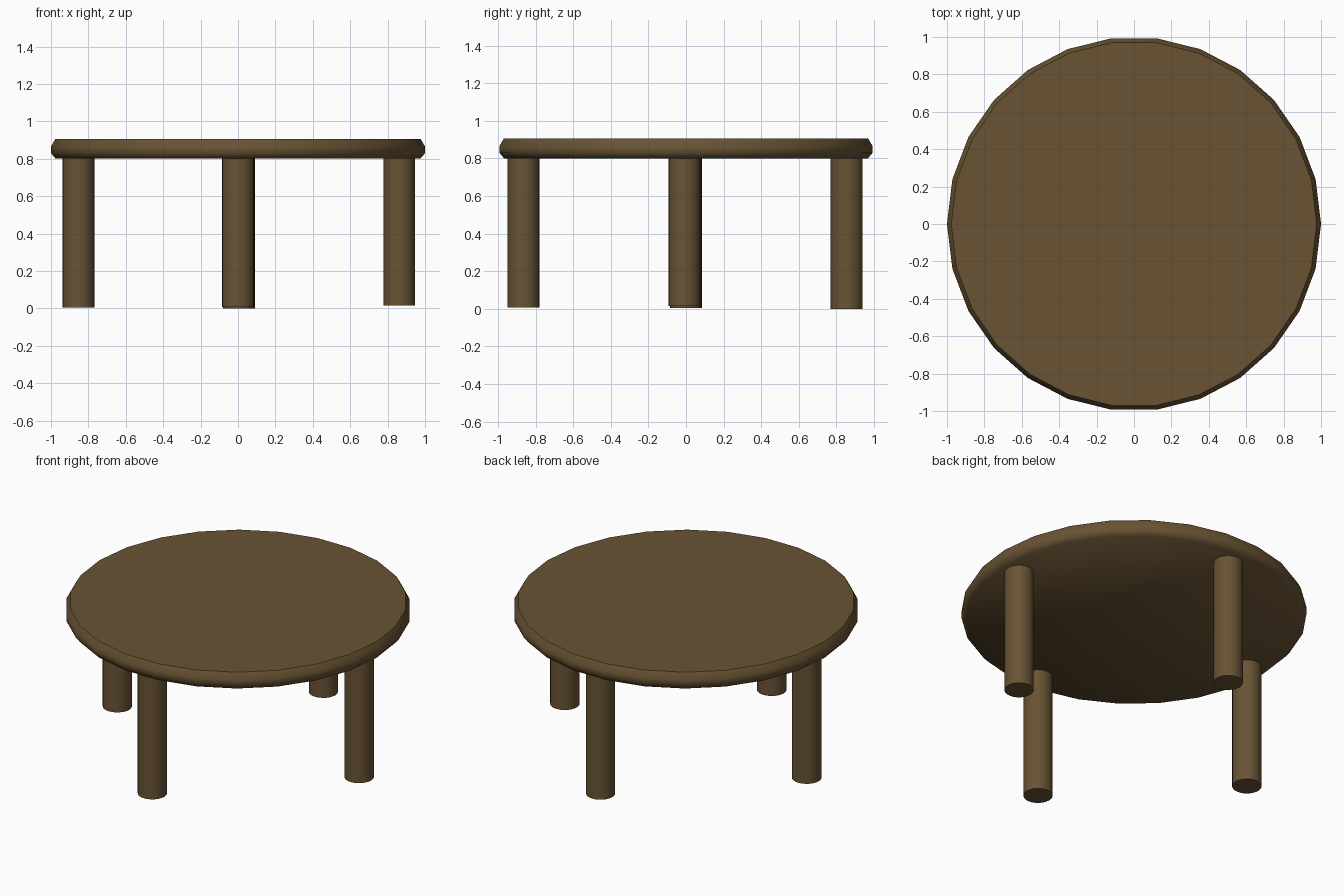
import bpy, bmesh, math

if "Cube" in bpy.data.objects:
    bpy.data.objects.remove(bpy.data.objects["Cube"])

wood = bpy.data.materials.new("dark_wood")
wood.diffuse_color = (0.14, 0.087, 0.034, 1)
wood.use_nodes = True
wood.node_tree.nodes["Principled BSDF"].inputs["Base Color"].default_value = wood.diffuse_color


def lathe(name, profile, sides, centre=(0, 0), angle=40):
    """Closed turned solid from (radius, z) rings, bottom to top."""
    bm = bmesh.new()
    rings = []
    for r, z in profile:
        rings.append([bm.verts.new((centre[0] + r * math.cos(2 * math.pi * i / sides),
                                    centre[1] + r * math.sin(2 * math.pi * i / sides), z))
                      for i in range(sides)])
    for a, b in zip(rings, rings[1:]):
        for i in range(sides):
            j = (i + 1) % sides
            bm.faces.new((a[i], a[j], b[j], b[i]))
    bm.faces.new(rings[0][::-1])
    bm.faces.new(rings[-1])
    mesh = bpy.data.meshes.new(name)
    bm.to_mesh(mesh)
    bm.free()
    mesh.materials.append(wood)
    obj = bpy.data.objects.new(name, mesh)
    bpy.context.collection.objects.link(obj)
    bpy.ops.object.select_all(action='DESELECT')
    obj.select_set(True)
    bpy.context.view_layer.objects.active = obj
    bpy.ops.object.shade_smooth_by_angle(angle=math.radians(angle))
    return obj


# Round top: 26 sides with a chamfered rim
lathe("table_top", [(0.975, 0.80), (1.0, 0.83), (1.0, 0.865), (0.977, 0.905)], 26, angle=55)

# Four round legs, slightly uneven in length and placement
for name, centre, foot in (("front_leg", (0.0, -0.865), 0.007),
                           ("back_leg", (0.005, 0.855), 0.0),
                           ("left_leg", (-0.853, 0.0), 0.004),
                           ("right_leg", (0.862, -0.008), 0.014)):
    lathe(name, [(0.085, foot), (0.085, 0.805)], 24, centre)
